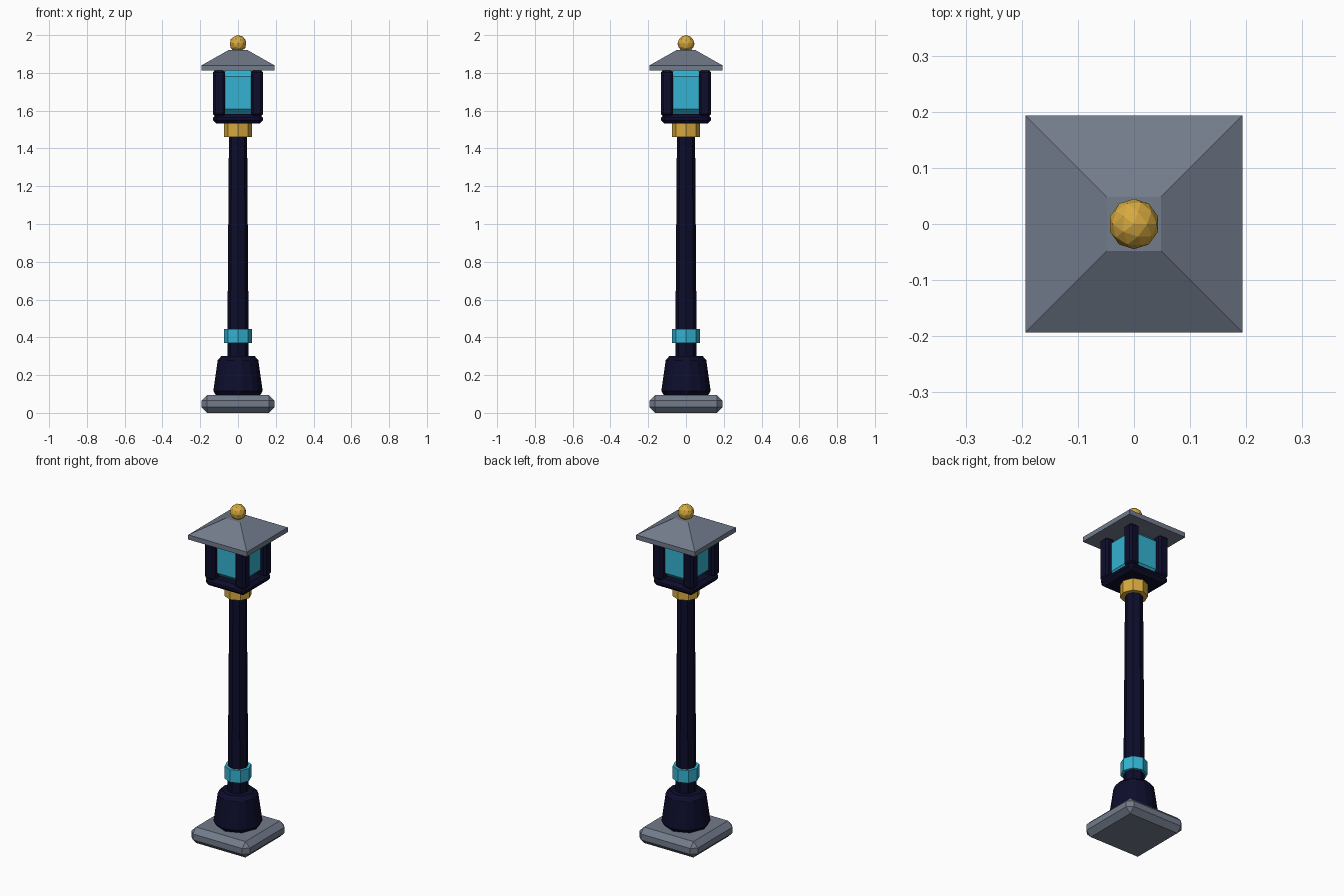
import bpy
import bmesh
import math
from mathutils import Matrix, Vector

cube = bpy.data.objects.get("Cube")
if cube:
    bpy.data.objects.remove(cube, do_unlink=True)


def material(name, rgb):
    mat = bpy.data.materials.new(name)
    mat.use_nodes = True
    mat.diffuse_color = (*rgb, 1)
    mat.node_tree.nodes["Principled BSDF"].inputs["Base Color"].default_value = (*rgb, 1)
    return mat


NAVY = material("dark navy iron", (0.004, 0.004, 0.025))
GREY = material("slate grey", (0.17, 0.2, 0.26))
GOLD = material("warm gold", (0.68, 0.4, 0.05))
CYAN = material("cyan glass", (0.035, 0.45, 0.65))


def finish(name, bm, mat, bevel=0.0):
    """Turn a bmesh into an object, chamfering every edge if asked."""
    if bevel:
        bmesh.ops.bevel(bm, geom=bm.edges[:], offset=bevel, segments=1,
                        affect='EDGES', clamp_overlap=True)
    mesh = bpy.data.meshes.new(name)
    bm.to_mesh(mesh)
    bm.free()
    mesh.materials.append(mat)
    obj = bpy.data.objects.new(name, mesh)
    bpy.context.collection.objects.link(obj)
    return obj


def box(name, half, z0, z1, mat, bevel=0.0, x=0.0, y=0.0):
    bm = bmesh.new()
    bmesh.ops.create_cube(bm, size=1)
    bmesh.ops.scale(bm, vec=Vector((2 * half, 2 * half, z1 - z0)), verts=bm.verts)
    bmesh.ops.translate(bm, vec=Vector((x, y, (z0 + z1) / 2)), verts=bm.verts)
    return finish(name, bm, mat, bevel)


def octagon(name, r0, r1, z0, z1, mat, bevel=0.0):
    """Eight-sided, optionally tapered column with corners on the axes."""
    bm = bmesh.new()
    bmesh.ops.create_cone(bm, cap_ends=True, segments=8, radius1=r0, radius2=r1,
                          depth=z1 - z0,
                          matrix=Matrix.Translation((0, 0, (z0 + z1) / 2)))
    return finish(name, bm, mat, bevel)


# Foot and post
box("base_slab", 0.193, 0, 0.095, GREY, 0.03)
octagon("pedestal", 0.142, 0.113, 0.095, 0.3, NAVY, 0.022)
octagon("pole", 0.057, 0.048, 0.28, 1.48, NAVY)
octagon("lower_collar", 0.073, 0.073, 0.37, 0.445, CYAN)
octagon("upper_collar", 0.075, 0.075, 1.46, 1.535, GOLD)

# Lantern
box("lantern_floor", 0.132, 1.532, 1.582, NAVY, 0.018)
box("lantern_glass", 0.1, 1.58, 1.812, CYAN, 0.03)
for sx, side in ((1, "left"), (-1, "right")):
    for sy, end in ((-1, "front"), (1, "back")):
        box(f"lantern_post_{end}_{side}", 0.032, 1.57, 1.815, NAVY, 0.012,
            sx * 0.1, sy * 0.1)

# Roof: square eave extruded up, then drawn in to a small flat top
bm = bmesh.new()
rings = []
for half, z in ((0.193, 1.812), (0.193, 1.84), (0.048, 1.922)):
    rings.append([bm.verts.new((half * sx, half * sy, z))
                  for sx, sy in ((-1, -1), (1, -1), (1, 1), (-1, 1))])
for low, high in zip(rings, rings[1:]):
    for i in range(4):
        j = (i + 1) % 4
        bm.faces.new((low[i], low[j], high[j], high[i]))
bm.faces.new(rings[0][::-1])
bm.faces.new(rings[-1])
finish("roof", bm, GREY)

# Faceted finial
bm = bmesh.new()
bmesh.ops.create_icosphere(bm, subdivisions=2, radius=0.045,
                           matrix=Matrix.Translation((0, 0, 1.955)))
finish("finial_ball", bm, GOLD)
